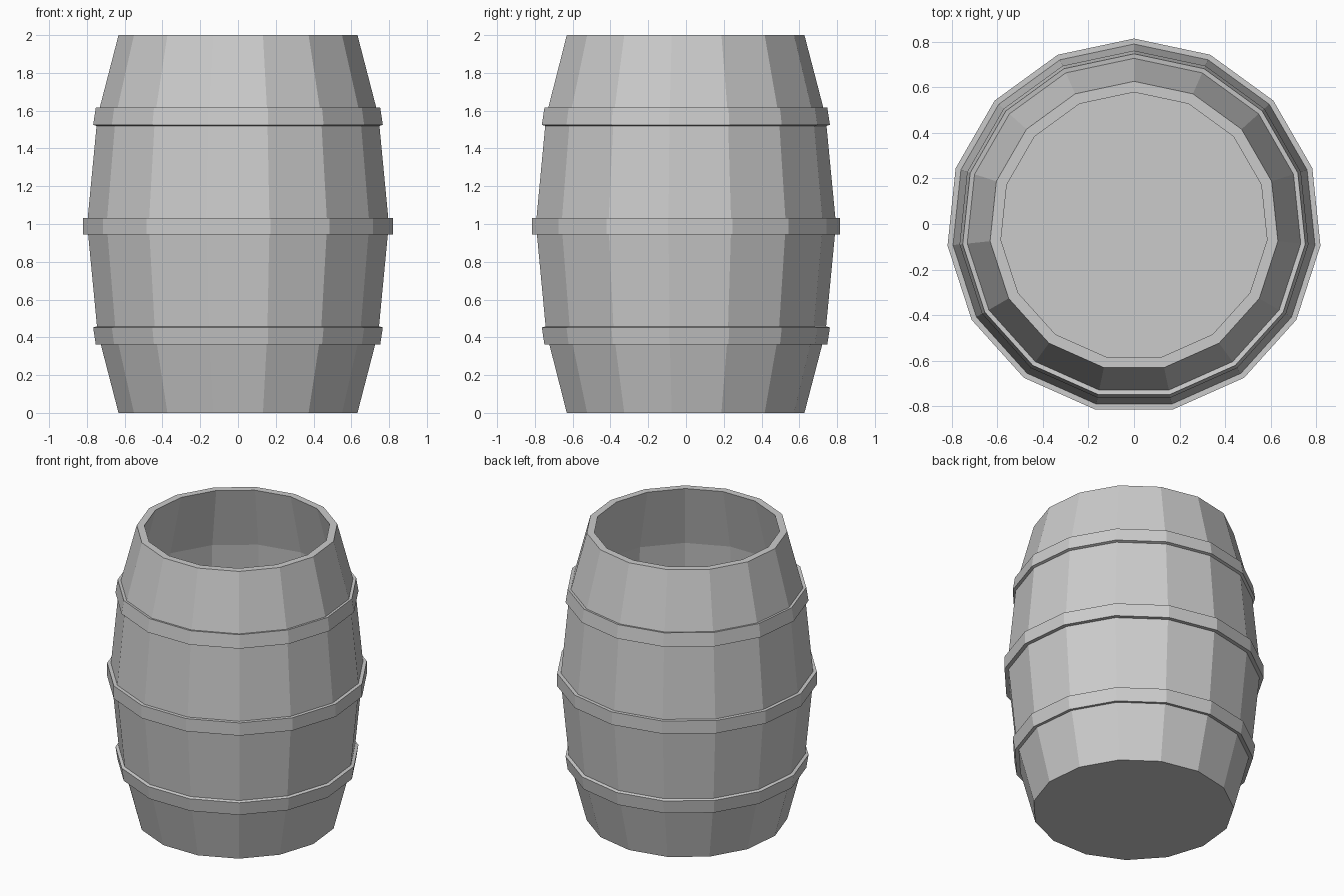
import bpy, bmesh
from math import sin, cos, pi

if "Cube" in bpy.data.objects:
    bpy.data.objects.remove(bpy.data.objects["Cube"])

SIDES = 15
Y_SHIFT = -0.009   # odd side count: recentre the bounding box


def lathe(name, profile, closed):
    """Revolve (radius, z) points; an open profile gets end caps."""
    bm = bmesh.new()
    rings = []
    for r, z in profile:
        rings.append([bm.verts.new((r * cos(pi / 2 + 2 * pi * i / SIDES),
                                    r * sin(pi / 2 + 2 * pi * i / SIDES) + Y_SHIFT, z))
                      for i in range(SIDES)])
    pairs = list(zip(rings, rings[1:]))
    if closed:
        pairs.append((rings[-1], rings[0]))
    else:
        bm.faces.new(rings[0])
        bm.faces.new(rings[-1])
    for a, b in pairs:
        for i in range(SIDES):
            j = (i + 1) % SIDES
            bm.faces.new((a[i], a[j], b[j], b[i]))
    bmesh.ops.recalc_face_normals(bm, faces=bm.faces)
    mesh = bpy.data.meshes.new(name)
    bm.to_mesh(mesh)
    bm.free()
    obj = bpy.data.objects.new(name, mesh)
    bpy.context.collection.objects.link(obj)
    return obj


# Open barrel: outer wall up, flat rim, inner wall down to the floor
lathe("barrel_body", [(0.636, 0), (0.748, 0.43), (0.803, 1), (0.748, 1.57), (0.636, 2),
                      (0.588, 2), (0.699, 1.57), (0.753, 1), (0.699, 0.43), (0.60, 0.05)],
      closed=False)

# Hoops: slanted bands at bottom and top, upright band in the middle
low = [(0.728, 0.366), (0.757, 0.361), (0.771, 0.452), (0.745, 0.46)]
lathe("lower_hoop", low, closed=True)
lathe("upper_hoop", [(r, 1.977 - z) for r, z in low], closed=True)
lathe("middle_hoop", [(0.79, 0.944), (0.824, 0.944), (0.824, 1.033), (0.79, 1.033)], closed=True)
